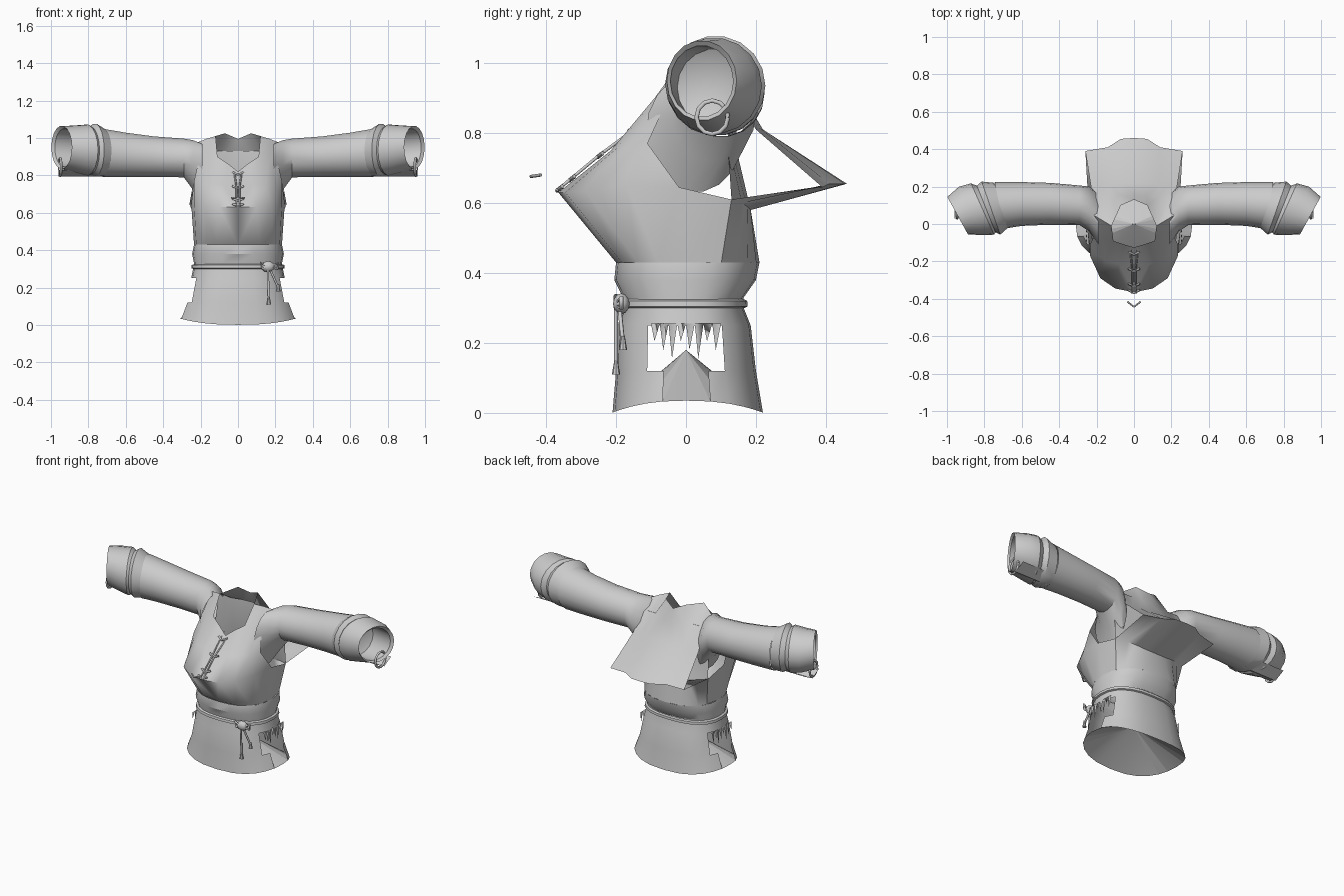
import bpy, bmesh, math
from math import sin, cos, radians, pi

cube = bpy.data.objects.get("Cube")
if cube:
    bpy.data.objects.remove(cube, do_unlink=True)

cloth = bpy.data.materials.new("plain_grey_cloth")
cloth.use_nodes = True
cloth.diffuse_color = (.6, .6, .6, 1)
cloth.node_tree.nodes["Principled BSDF"].inputs["Base Color"].default_value = (.6, .6, .6, 1)


def finish(name, bm, mirror=False, angle=32):
    bmesh.ops.remove_doubles(bm, verts=bm.verts, dist=0.0005)
    bmesh.ops.recalc_face_normals(bm, faces=bm.faces)
    mesh = bpy.data.meshes.new(name)
    bm.to_mesh(mesh)
    bm.free()
    mesh.materials.append(cloth)
    obj = bpy.data.objects.new(name, mesh)
    bpy.context.collection.objects.link(obj)
    bpy.ops.object.select_all(action='DESELECT')
    obj.select_set(True)
    bpy.context.view_layer.objects.active = obj
    bpy.ops.object.shade_smooth_by_angle(angle=radians(angle))
    if mirror:
        obj.modifiers.new("Mirror", 'MIRROR').use_clip = True


def sheet(bm, rows, closed=False, keep=lambda i, j: True):
    """Bridge rows of points; a point of None leaves a gap."""
    grid = [[bm.verts.new(p) if p else None for p in row] for row in rows]
    for i in range(len(grid) - 1):
        a, b = grid[i], grid[i + 1]
        n = len(a)
        for j in range(n if closed else min(n, len(b)) - 1):
            k = (j + 1) % n
            quad = [v for v in (a[j], a[k], b[k], b[j]) if v]
            if len(quad) > 2 and keep(i, j):
                bm.faces.new(quad)


def section(deg, z, half, front, back):
    """Point on the rounded body outline; -90 is front, 0 is the side."""
    c, s = cos(radians(deg)), sin(radians(deg))
    depth = back if s > 0 else front
    return (math.copysign(abs(c) ** .8, c) * half, math.copysign(abs(s) ** .85, s) * depth, z)


def tube(name, paths, radius, mirror=False):
    curve = bpy.data.curves.new(name, 'CURVE')
    curve.dimensions = '3D'
    curve.bevel_depth = radius
    curve.bevel_resolution = 1
    curve.use_fill_caps = True
    for path in paths:
        spline = curve.splines.new('POLY')
        spline.points.add(len(path) - 1)
        for p, co in zip(spline.points, path):
            p.co = (*co, 1)
    curve.materials.append(cloth)
    obj = bpy.data.objects.new(name, curve)
    bpy.context.collection.objects.link(obj)
    if mirror:
        obj.modifiers.new("Mirror", 'MIRROR')


# Skirt with torn side slits, narrower at the hem
STEPS = 24
rings = [(.03, .312, .21, .22), (.12, .278, .2, .2), (.25, .25, .195, .185), (.3, .24, .18, .165),
         (.33, .235, .18, .165), (.38, .245, .205, .2), (.43, .235, .2, .21)]
angles = [i * 360 / STEPS for i in range(STEPS)]
rows = [[section(a, *r) for a in angles] for r in rings]
rows[0] = [(x, y, z + .005 - .034 * sin(radians(a)) ** 2) for (x, y, z), a in zip(rows[0], angles)]


def in_slit(i, j):
    side = min((j + .5) % 12, 12 - (j + .5) % 12)
    return (i == 0 and side < 1) or (i == 1 and side < 2)


bm = bmesh.new()
sheet(bm, rows, True, lambda i, j: not in_slit(i, j))
finish("skirt", bm)

# Torn threads hanging in the slits
bm = bmesh.new()
for i in range(8):
    y = -.1 + i * .025
    drop = .05 + .025 * (i % 3)
    pts = [(.25, y, .255), (.25, y + .025, .255), (.258, y + .01, .255 - drop)]
    bm.faces.new([bm.verts.new(p) for p in pts])
finish("torn_threads", bm, True)

# Folded lining that closes the hem
bm = bmesh.new()
apex = bm.verts.new((0, 0, .18))
rim = [bm.verts.new(p) for p in rows[0]]
for j in range(STEPS):
    bm.faces.new((rim[j], rim[(j + 1) % STEPS], apex))
finish("hem_lining", bm, False, 10)

# Chest: waist, bulge, upper chest, neckline, shoulder
waist = rings[-1]
bm = bmesh.new()
sheet(bm, [
    [section(a, *waist) for a in (-90, -65, -40, -20, 0, 25)],
    [(0, -.365, .63), (.1, -.345, .63), (.18, -.29, .635), (.235, -.17, .65), (.25, -.02, .645), (.245, .13, .61)],
    [(0, -.22, .745), (.08, -.215, .75), (.15, -.2, .755), (.2, -.16, .76), (.235, -.11, .77)],
    [(0, -.125, .82), (.05, -.11, .86), (.11, -.09, .9), (.17, -.08, .89), (.21, -.06, .88)],
    [None, None, (.12, -.01, 1.01), (.17, .02, .995), (.22, .05, .975)]],
    keep=lambda i, j: i < 3 or j > 1)
finish("chest", bm, True, 75)

# Back: shoulder, yoke, flared fold, tuck, waist
tuck = [(0, .185, .58), (.07, .185, .58), (.13, .175, .59), (.18, .16, .6), (.245, .13, .61)]
bm = bmesh.new()
sheet(bm, [
    [(0, .13, .995), (.07, .1, 1.025), (.12, -.01, 1.01), (.17, .02, .995), (.22, .05, .975)],
    [(0, .16, .91), (.07, .155, .915), (.13, .14, .92), (.18, .14, .92), (.22, .14, .92)],
    [(0, .22, .81), (.07, .22, .81), (.13, .21, .815), (.18, .2, .815), (.23, .2, .81)],
    [(0, .46, .655), (.07, .455, .655), (.14, .41, .655), (.2, .4, .65), (.26, .39, .645)],
    tuck,
    [section(a, *waist) for a in (90, 72, 55, 40, 25)]])
finish("back", bm, True, 75)

# Inner back wall behind the neck opening
bm = bmesh.new()
sheet(bm, [
    [(x, y - .02, .93) for x, y in ((0, .165), (.07, .16), (.13, .145), (.18, .145), (.22, .14))],
    [(x, .145 - x * .1, .75) for x, y, z in tuck],
    tuck])
finish("inner_back", bm, True, 75)


# Sleeves and cuffs
def loop(x, y, z, ry, rz, lean, n=18):
    return [(x + lean * ry * cos(t), y + ry * cos(t), z + rz * sin(t))
            for t in (2 * pi * i / n for i in range(n))]


sleeve = [(.19, .025, .8, .14, .17, 0), (.24, .08, .855, .12, .135, 0), (.29, .1, .893, .106, .105, 0),
          (.45, .108, .9, .112, .11, 0), (.6, .107, .91, .117, .12, 0), (.72, .1, .92, .125, .13, .2)]
bm = bmesh.new()
sheet(bm, [loop(*r) for r in sleeve], True)
finish("sleeve", bm, True)

# The cuff turns inward and ends in a closed lining
cuff = [(.71, .1, .92, .12, .125, .3), (.765, .085, .935, .142, .143, .35), (.79, .08, .933, .125, .128, .4),
        (.81, .08, .935, .137, .138, .45), (.87, .07, .94, .13, .128, .5), (.943, .045, .95, .1, .115, .55),
        (.93, .045, .948, .09, .102, .55), (.78, .08, .93, .105, .11, .4), (.72, .09, .93, .0001, .0001, 0)]
bm = bmesh.new()
sheet(bm, [loop(*r) for r in cuff], True)
finish("cuff", bm, True)

ring = loop(.95, .075, .845, .045, .048, .1, 12)
tube("cuff_ring", [ring + ring[:1]], .007, True)

# Loose seam under each sleeve
bm = bmesh.new()
sheet(bm, [[(x, .03, .83), (x, .1, .795), (x, .17, .83)] for x in (.28, .5, .75, .96)])
finish("sleeve_seam", bm, True)

# Belt with a knot and two tassels
bm = bmesh.new()
belt = [(.3, .24, .182, .168), (.304, .25, .192, .176), (.32, .248, .19, .175), (.325, .235, .18, .166)]
sheet(bm, [[section(a, *r) for a in angles] for r in belt], True)
finish("belt", bm)

bm = bmesh.new()
bmesh.ops.create_icosphere(bm, subdivisions=2, radius=.03)
for v in bm.verts:
    v.co = (v.co.x * 1.2 + .16, v.co.y * .8 - .185, v.co.z + .312)
finish("belt_knot", bm)

tube("belt_bow", [[(.16, -.2, .31), (.12, -.2, .335), (.13, -.2, .3), (.16, -.2, .31)],
                  [(.16, -.2, .31), (.215, -.185, .33), (.21, -.185, .3), (.16, -.2, .31)]], .007)
tassels = [((.16, -.2, .3), (.165, -.2, .13)), ((.17, -.19, .3), (.215, -.18, .2))]
tube("belt_cords", tassels, .006)
bm = bmesh.new()
for top, end in tassels:
    cone = bmesh.ops.create_cone(bm, cap_ends=True, segments=8, radius1=.012, radius2=.005, depth=.04)
    bmesh.ops.translate(bm, verts=cone["verts"], vec=end)
finish("tassels", bm)

# Laces down the chest, with a loose tip in front
cross = []
for t in (.06, .45, .8, .95):
    y, z = -.135 - .23 * t, .82 - .19 * t
    cross.append([(-.03, y, z + .008), (0, y - .015, z - .004), (.03, y, z + .008)])
tube("laces", cross, .006)
tube("lace_cords", [[(s * .02, -.135, .82), (s * .008, -.25, .735), (s * .01, -.37, .635)] for s in (-1, 1)], .005)
tube("lace_tip", [[(-.035, -.415, .68), (0, -.443, .676), (.035, -.415, .68)]], .005)
